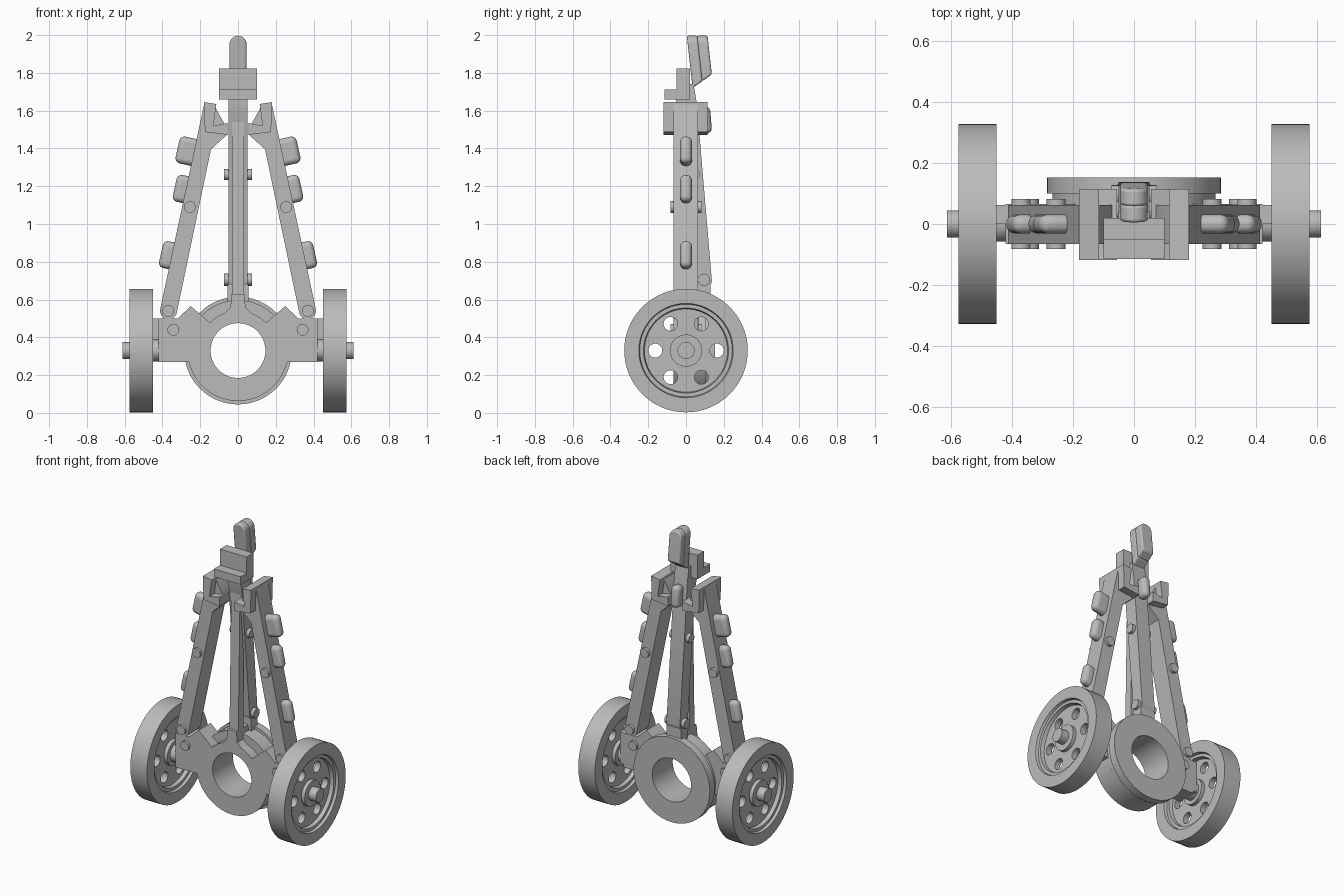
import bpy, bmesh, math
from mathutils import Vector, Matrix

if "Cube" in bpy.data.objects:
    bpy.data.objects.remove(bpy.data.objects["Cube"])

GREY = bpy.data.materials.new("plain_grey")
GREY.use_nodes = True
GREY.diffuse_color = (0.5, 0.5, 0.5, 1)
GREY.node_tree.nodes["Principled BSDF"].inputs["Base Color"].default_value = (0.5, 0.5, 0.5, 1)


def finish(name, bm):
    bmesh.ops.recalc_face_normals(bm, faces=bm.faces[:])
    mesh = bpy.data.meshes.new(name)
    bm.to_mesh(mesh)
    bm.free()
    mesh.materials.append(GREY)
    ob = bpy.data.objects.new(name, mesh)
    bpy.context.collection.objects.link(ob)
    return ob


def activate(ob):
    bpy.ops.object.select_all(action='DESELECT')
    ob.select_set(True)
    bpy.context.view_layer.objects.active = ob


def smooth(ob):
    activate(ob)
    bpy.ops.object.shade_smooth_by_angle(angle=math.radians(35))
    return ob


def prism(name, pts, axis, lo, hi):
    """Extrude an (x, z) profile along y, or a (y, z) profile along x."""
    bm = bmesh.new()
    verts = [bm.verts.new((p, lo, q) if axis == 'y' else (lo, p, q)) for p, q in pts]
    face = bm.faces.new(verts)
    res = bmesh.ops.extrude_face_region(bm, geom=[face])
    move = Vector((0, hi - lo, 0)) if axis == 'y' else Vector((hi - lo, 0, 0))
    bmesh.ops.translate(bm, vec=move, verts=[v for v in res["geom"] if isinstance(v, bmesh.types.BMVert)])
    return finish(name, bm)


def arc(cx, cz, r, a0, a1, n):
    return [(cx + r * math.cos(math.radians(a0 + (a1 - a0) * i / n)),
             cz + r * math.sin(math.radians(a0 + (a1 - a0) * i / n))) for i in range(n + 1)]


def rod(name, axis, a, b, r, lo, hi, n=32):
    return smooth(prism(name, arc(a, b, r, 0, 360 - 360 / n, n - 1), axis, lo, hi))


def box(name, x, y, z):
    return prism(name, [(x[0], z[0]), (x[1], z[0]), (x[1], z[1]), (x[0], z[1])], 'y', *y)


def cut(ob, cutter):
    cutter.hide_render = True
    mod = ob.modifiers.new("hole", 'BOOLEAN')
    mod.solver = 'EXACT'
    mod.object = cutter
    activate(ob)
    bpy.ops.object.modifier_apply(modifier=mod.name)
    bpy.data.objects.remove(cutter)


def lathe(name, profile, zc, steps=64):
    """Spin an (x, radius) loop about the wheel axis."""
    bm = bmesh.new()
    rings = [[bm.verts.new((x, r * math.cos(t), zc + r * math.sin(t))) for x, r in profile]
             for t in (2 * math.pi * i / steps for i in range(steps))]
    n = len(profile)
    for i in range(steps):
        a, b = rings[i], rings[(i + 1) % steps]
        for j in range(n):
            k = (j + 1) % n
            bm.faces.new((a[j], a[k], b[k], b[j]))
    return finish(name, bm)


def pad(name, centre, size, rot):
    bm = bmesh.new()
    bmesh.ops.create_cube(bm, size=1, matrix=Matrix.Diagonal((*size, 1)))
    ob = finish(name, bm)
    ob.location = centre
    ob.rotation_euler = rot
    bev = ob.modifiers.new("round", 'BEVEL')
    bev.width, bev.segments = 0.028, 5
    smooth(ob)


HUB = 0.33
LEAN = 0.2224

# Central body: front plate with two arms, bored through
right = [(0.033, 0.63), (0.04, 0.56)] + arc(0, HUB, 0.21, 70, 45, 6)
right += [(0.25, 0.565), (0.32, 0.5), (0.42, 0.5), (0.42, 0.27)]
right += arc(0, HUB, 0.267, -13, -90, 18)
body = prism("hub_plate", right + [(-x, z) for x, z in reversed(right[:-1])], 'y', -0.065, 0.065)
cut(body, rod("hub_bore", 'y', 0, HUB, 0.145, -0.3, 0.3, 64))
smooth(body)
for name, r, lo, hi in (("hub_neck", 0.267, 0.0, 0.1), ("hub_flange", 0.285, 0.1, 0.153)):
    ring = rod(name, 'y', 0, HUB, r, lo, hi, 64)
    cut(ring, rod("hub_bore", 'y', 0, HUB, 0.145, -0.3, 0.3, 64))
    smooth(ring)

# Wheel section, symmetric about its middle plane
half = [(0.0625, 0.327), (0.0625, 0.25), (0.045, 0.245), (0.045, 0.225), (0.02, 0.22),
        (0.02, 0.085), (0.045, 0.085), (0.045, 0.03)]
section = half + [(-x, r) for x, r in reversed(half)]

for s, side in ((1, "left"), (-1, "right")):
    # Wheel with six round holes, and its axle
    wheel = lathe(side + "_wheel", [(s * 0.5125 + x, r) for x, r in section], HUB)
    for i in range(6):
        t = math.radians(60 * i)
        cut(wheel, rod("wheel_hole", 'x', 0.163 * math.cos(t), HUB + 0.163 * math.sin(t),
                       0.037, s * 0.3, s * 0.7, 24))
    smooth(wheel)
    rod(side + "_axle", 'x', 0, HUB, 0.045, s * 0.4, s * 0.612)
    rod(side + "_axle_sleeve", 'x', 0, HUB, 0.058, s * 0.3, s * 0.48)
    box(side + "_axle_bracket", sorted((s * 0.3, s * 0.45)), (0.0, 0.062), (0.29, 0.5))

    # Leaning side leg with rounded foot and gusset at the top
    leg = arc(0.368, 0.54, 0.045, 190, 372, 12)
    leg += [(0.178, 1.64), (0.13, 1.635), (0.055, 1.5), (0.055, 1.475), (0.143, 1.395)]
    smooth(prism(side + "_leg", [(s * x, z) for x, z in leg], 'y', -0.065, 0.063))
    clamp = [(0.18, 1.645), (0.115, 1.635), (0.13, 1.52), (0.055, 1.535), (0.055, 1.472), (0.175, 1.487)]
    prism(side + "_clamp", [(s * x, z) for x, z in clamp], 'y', -0.118, 0.115)

    # Pins and rounded pads
    for i, (x, z) in enumerate(((0.255, 1.09), (0.37, 0.54), (0.342, 0.44))):
        rod(f"{side}_pin_{i}", 'y', s * x, z, 0.031, -0.082, 0.082, 24)
    for i, (z, out) in enumerate(((1.385, 0.085), (1.185, 0.055), (0.835, 0.05))):
        x = 0.413 - LEAN * (z - 0.57) + out / 2 - 0.01
        pad(f"{side}_pad_{i}", (s * x, 0, z), (out + 0.03, 0.062, 0.145),
            (0, -s * math.atan(LEAN), 0))

# Rear leg, leaning back from the top
rear = arc(0.095, 0.7, 0.042, 180, 360, 12)
rear += [(0.057, 1.64), (0.04, 1.74), (-0.03, 1.74), (-0.055, 1.66), (-0.03, 1.58)]
smooth(prism("rear_leg", rear, 'x', -0.05, 0.05))
prism("front_strut", [(-0.045, 0.55), (0.01, 0.55), (0.01, 1.6), (-0.025, 1.6)], 'x', -0.033, 0.033)
box("rear_leg_foot", (-0.055, 0.055), (0.06, 0.13), (0.58, 0.68))
rod("rear_foot_pin", 'x', 0.095, 0.705, 0.032, -0.073, 0.073, 24)
rod("rear_middle_pin", 'x', 0.045, 1.262, 0.03, -0.073, 0.073, 24)
pad("rear_pad", (0, 0.095, 1.55), (0.062, 0.075, 0.145), (0.085, 0, 0))

# Stepped block on the head
step = [(-0.115, 1.66), (-0.115, 1.713), (-0.05, 1.713), (-0.05, 1.822), (0.02, 1.822), (0.02, 1.66)]
prism("head_block", step, 'x', -0.1, 0.1)

# Two round-topped lobes above the head, sheared backwards
for name, lo, hi in (("front_lobe", 0.005, 0.062), ("rear_lobe", 0.058, 0.115)):
    lobe = prism(name, arc(0, 1.952, 0.045, 0, 180, 16) + [(-0.045, 1.74), (0.045, 1.74)], 'y', lo, hi)
    for v in lobe.data.vertices:
        if v.co.z < 1.8:
            v.co.z = 1.72 + 0.65 * (v.co.y - 0.005)
        v.co.y += 0.11 * (1.99 - v.co.z)
    bev = lobe.modifiers.new("round", 'BEVEL')
    bev.width, bev.segments, bev.limit_method = 0.01, 3, 'ANGLE'
    smooth(lobe)
